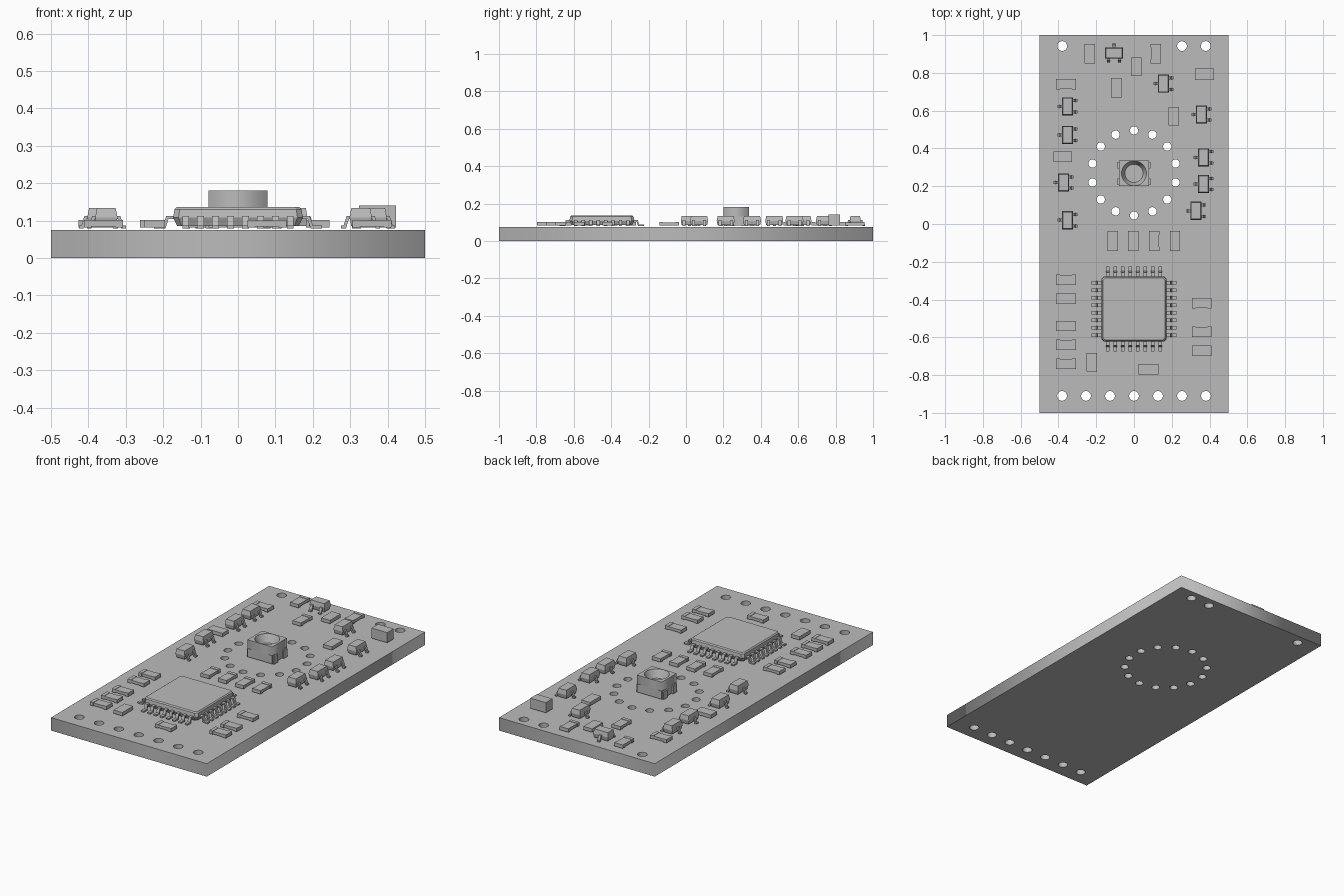
import bpy, bmesh
from math import sin, cos, pi, radians
from mathutils import Matrix, Vector

cube = bpy.data.objects.get("Cube")
if cube:
    bpy.data.objects.remove(cube, do_unlink=True)

TOP = 0.075      # upper face of the board
SEAT = 0.082     # underside of the parts, on a thin solder gap

grey = bpy.data.materials.new("plain grey")
grey.use_nodes = True
colour = (0.5, 0.5, 0.5, 1)
grey.diffuse_color = colour
grey.node_tree.nodes["Principled BSDF"].inputs["Base Color"].default_value = colour


def finish(name, mesh, x=0, y=0, turn=0):
    mesh.materials.clear()
    mesh.materials.append(grey)
    ob = bpy.data.objects.new(name, mesh)
    ob.location = (x, y, 0)
    ob.rotation_euler.z = radians(turn)
    bpy.context.collection.objects.link(ob)
    return ob


def to_mesh(name, bm):
    bmesh.ops.recalc_face_normals(bm, faces=bm.faces)
    mesh = bpy.data.meshes.new(name)
    bm.to_mesh(mesh)
    bm.free()
    return mesh


def rectangle(w, d, cut=0.0):
    """Rectangle outline, with corners cut off if asked."""
    a, b = w / 2, d / 2
    if not cut:
        return [(-a, -b), (a, -b), (a, b), (-a, b)]
    return [(-a + cut, -b), (a - cut, -b), (a, -b + cut), (a, b - cut),
            (a - cut, b), (-a + cut, b), (-a, b - cut), (-a, -b + cut)]


def circle(x, y, r, n=20):
    return [(x + r * cos(2 * pi * i / n), y + r * sin(2 * pi * i / n)) for i in range(n)]


def plate(name, loops, z0, z1):
    """Flat plate from an outer loop and hole loops."""
    cu = bpy.data.curves.new(name, 'CURVE')
    cu.dimensions = '2D'
    cu.fill_mode = 'BOTH'
    cu.extrude = (z1 - z0) / 2
    for loop in loops:
        sp = cu.splines.new('POLY')
        sp.points.add(len(loop) - 1)
        for p, (x, y) in zip(sp.points, loop):
            p.co = (x, y, 0, 1)
        sp.use_cyclic_u = True
    tmp = bpy.data.objects.new("outline", cu)
    bpy.context.collection.objects.link(tmp)
    bpy.context.view_layer.update()
    deps = bpy.context.evaluated_depsgraph_get()
    mesh = bpy.data.meshes.new_from_object(tmp.evaluated_get(deps))
    mesh.name = name
    bpy.data.objects.remove(tmp, do_unlink=True)
    mesh.transform(Matrix.Translation((0, 0, (z0 + z1) / 2)))
    return mesh


def box(bm, x, y, w, d, z0, z1):
    m = Matrix.Translation((x, y, (z0 + z1) / 2)) @ Matrix.Diagonal((w, d, z1 - z0, 1))
    bmesh.ops.create_cube(bm, size=1, matrix=m)


def loft(bm, rings):
    """Closed solid through (outline, z) rings."""
    loops = [[bm.verts.new((x, y, z)) for x, y in pts] for pts, z in rings]
    n = len(loops[0])
    for a, b in zip(loops, loops[1:]):
        for i in range(n):
            bm.faces.new((a[i], a[(i + 1) % n], b[(i + 1) % n], b[i]))
    bm.faces.new(loops[0])
    bm.faces.new(loops[-1])


def gull_lead(bm, start, reach, side, width, angle):
    """Bent lead leaving the body, stepping down and ending in a foot."""
    t, z = 0.008, 0.112
    foot = TOP + 0.004
    mid = start + reach * 0.4
    path = [(start - 0.01, z), (mid, z), (mid + 0.008, foot + t), (start + reach, foot + t),
            (start + reach, foot), (mid + 0.002, foot), (mid - 0.006, z - t), (start - 0.01, z - t)]
    rot = Matrix.Rotation(angle, 3, 'Z')
    sides = [[bm.verts.new(rot @ Vector((x, side + s * width / 2, h))) for x, h in path]
             for s in (-1, 1)]
    n = len(path)
    for i in range(n):
        j = (i + 1) % n
        bm.faces.new((sides[0][i], sides[0][j], sides[1][j], sides[1][i]))
    for s in sides:
        bm.faces.new(s)


# Board with header holes along both ends and a ring of holes
holes = [(i * 0.127, -0.91) for i in range(-3, 4)]
holes += [(-0.38, 0.942), (0.254, 0.942), (0.38, 0.942)]
loops = [rectangle(1, 2)] + [circle(x, y, 0.026) for x, y in holes]
for i in range(14):
    a = pi / 2 + i * pi / 7
    loops.append(circle(0.225 * cos(a), 0.27 + 0.225 * sin(a), 0.022))
finish("board", plate("board", loops, 0, TOP))

# Large square chip with eight leads on every side
bm = bmesh.new()
loft(bm, [(rectangle(0.325, 0.325, 0.012), SEAT + 0.003), (rectangle(0.346, 0.346, 0.014), 0.108),
          (rectangle(0.340, 0.340, 0.014), 0.130), (rectangle(0.328, 0.328, 0.012), 0.136)])
for quarter in range(4):
    for i in range(8):
        gull_lead(bm, 0.17, 0.055, (i - 3.5) * 0.04, 0.018, quarter * pi / 2)
finish("main_chip", to_mesh("main_chip", bm), 0, -0.45)

# Three-legged transistors: a pair of legs on one side, one on the other
bm = bmesh.new()
loft(bm, [(rectangle(0.050, 0.086), SEAT + 0.003), (rectangle(0.060, 0.096), 0.108),
          (rectangle(0.050, 0.086), 0.134)])
for side in (-0.03, 0.03):
    gull_lead(bm, 0.028, 0.024, side, 0.016, 0)
gull_lead(bm, 0.028, 0.024, 0, 0.016, pi)
transistor = to_mesh("transistor", bm)
spots = [(-0.352, 0.623), (-0.352, 0.472), (-0.373, 0.22), (-0.352, 0.02), (0.156, 0.743),
         (0.357, 0.58), (0.368, 0.353), (0.368, 0.212), (0.328, 0.07)]
for x, y in spots:
    finish("transistor", transistor, x, y)
finish("transistor_rear", transistor, -0.106, 0.905, -90)

# Small parts with end caps
bm = bmesh.new()
box(bm, 0, 0, 0.066, 0.052, SEAT + 0.002, 0.100)
for s in (-1, 1):
    box(bm, s * 0.042, 0, 0.020, 0.055, SEAT, 0.102)
capped = to_mesh("capped_part", bm)
for y in (0.74, -0.295, -0.395, -0.54, -0.64, -0.74):
    finish("capped_part_left", capped, -0.36, y)
for y in (-0.42, -0.57, -0.67):
    finish("capped_part_right", capped, 0.358, y)
finish("capped_part_front", capped, 0.077, -0.77)
for x in (-0.113, -0.003, 0.107, 0.217):
    finish("capped_part_middle", capped, x, -0.09, 90)
for x, y in [(-0.235, 0.902), (0.115, 0.902), (-0.093, 0.722)]:
    finish("capped_part_rear", capped, x, y, 90)

# Plain small blocks, and one taller block
bm = bmesh.new()
box(bm, 0, 0, 0.098, 0.056, SEAT, 0.102)
block = to_mesh("plain_block", bm)
for x, y, turn in [(0.013, 0.833, 90), (0.21, 0.57, 90), (-0.223, -0.732, 90), (-0.378, 0.355, 0)]:
    finish("plain_block", block, x, y, turn)
bm = bmesh.new()
box(bm, 0, 0, 0.1, 0.06, SEAT, 0.141)
finish("tall_block", to_mesh("tall_block", bm), 0.373, 0.793)

# Square lamp housing with a tapered round cup and four side terminals
cy = 0.268
finish("lamp_housing", plate("lamp_housing", [rectangle(0.158, 0.136), circle(0, 0, 0.066, 32)],
                             0.13, 0.181), 0, cy)
bm = bmesh.new()
box(bm, 0, 0, 0.158, 0.136, SEAT, 0.13)
for sx in (-1, 1):
    for sy in (-1, 1):
        box(bm, sx * 0.078, sy * 0.044, 0.018, 0.034, SEAT - 0.003, 0.125)
finish("lamp_base", to_mesh("lamp_base", bm), 0, cy)
bm = bmesh.new()
low = [bm.verts.new((x, y, 0.135)) for x, y in circle(0, 0, 0.048, 32)]
high = [bm.verts.new((x, y, 0.179)) for x, y in circle(0, 0, 0.066, 32)]
bm.faces.new(low)
for i in range(32):
    j = (i + 1) % 32
    bm.faces.new((low[j], low[i], high[i], high[j]))
mesh = bpy.data.meshes.new("lamp_cup")
bm.to_mesh(mesh)
bm.free()
finish("lamp_cup", mesh, 0, cy)
